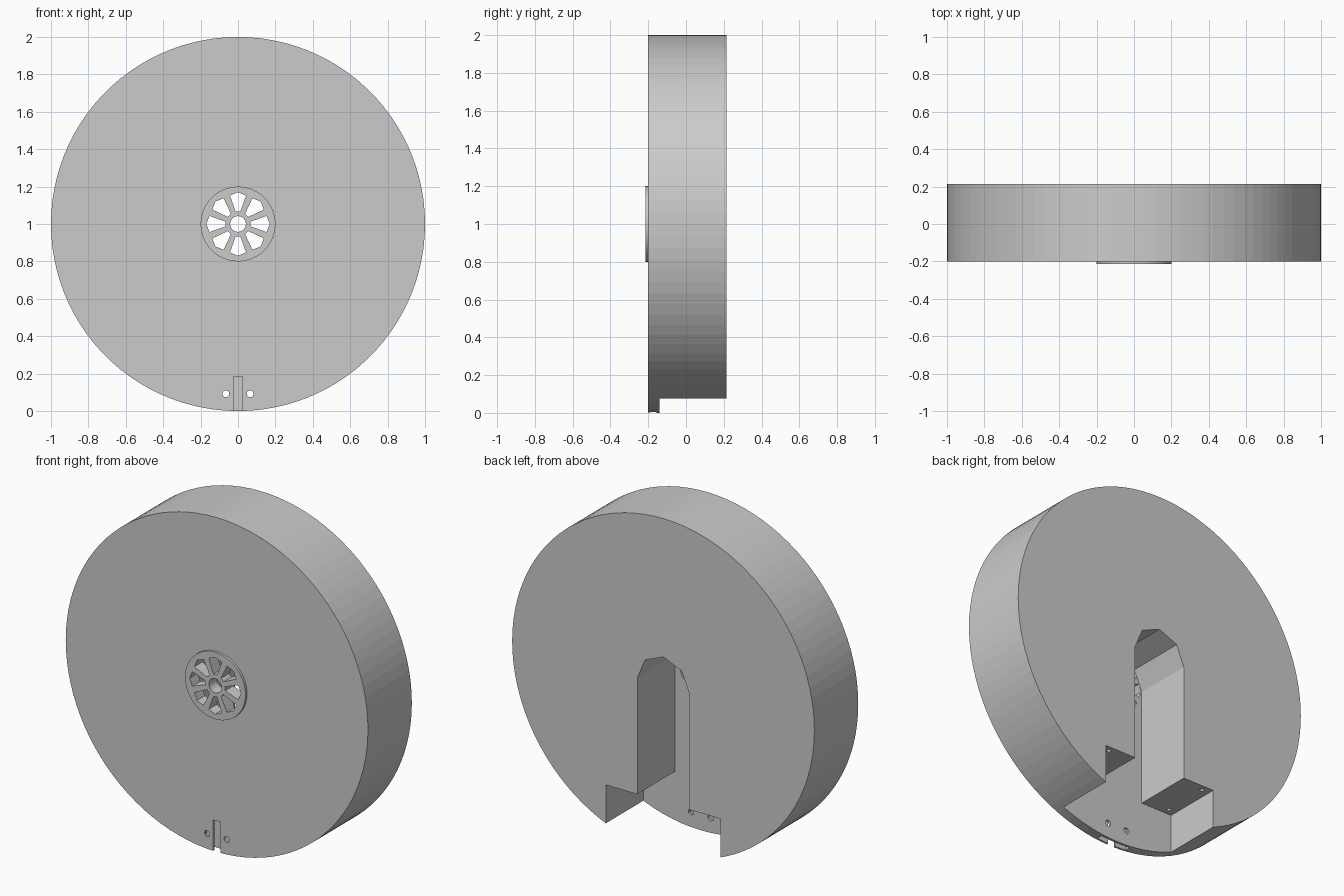
import bpy
import bmesh
from math import cos, sin, pi
from mathutils import Matrix

cube = bpy.data.objects.get("Cube")
if cube:
    bpy.data.objects.remove(cube)

grey = bpy.data.materials.new("plain grey")
grey.use_nodes = True
grey.diffuse_color = (0.6, 0.6, 0.6, 1)
grey.node_tree.nodes["Principled BSDF"].inputs["Base Color"].default_value = (0.6, 0.6, 0.6, 1)

FRONT, FLOOR, BACK = -0.20, -0.14, 0.215
HUB_FRONT = -0.215
CENTRE = 1.0


def prism(name, points, y0, y1):
    """Extrude an (x, z) outline from y0 to y1."""
    bm = bmesh.new()
    face = bm.faces.new([bm.verts.new((x, y0, z)) for x, z in points])
    out = bmesh.ops.extrude_face_region(bm, geom=[face])
    moved = [v for v in out["geom"] if isinstance(v, bmesh.types.BMVert)]
    bmesh.ops.translate(bm, verts=moved, vec=(0, y1 - y0, 0))
    bmesh.ops.recalc_face_normals(bm, faces=bm.faces)
    mesh = bpy.data.meshes.new(name)
    bm.to_mesh(mesh)
    bm.free()
    obj = bpy.data.objects.new(name, mesh)
    bpy.context.collection.objects.link(obj)
    return obj


def circle(r, n, x=0, z=CENTRE):
    return [(x + r * cos(2 * pi * i / n), z + r * sin(2 * pi * i / n)) for i in range(n)]


def box(half, z0, z1):
    return [(-half, z0), (half, z0), (half, z1), (-half, z1)]


def combine(target, tool, operation="DIFFERENCE"):
    """Apply a boolean and remove the tool object."""
    mod = target.modifiers.new("shape", "BOOLEAN")
    mod.operation = operation
    mod.solver = "EXACT"
    mod.object = tool
    bpy.context.view_layer.objects.active = target
    bpy.ops.object.modifier_apply(modifier=mod.name)
    bpy.data.objects.remove(tool)


# Drum with the raised hub disc
drum = prism("drum_housing", circle(1, 100), FRONT, BACK)
combine(drum, prism("hub_disc", circle(0.2, 64), HUB_FRONT, FRONT + 0.02), "UNION")

# Rear channel with an eight-sided top, and the wide recess below it
arch = [(0.172 * cos(i * pi / 4), CENTRE + 0.172 * sin(i * pi / 4)) for i in range(5)]
channel = arch + [(-0.172, 0.2), (0.172, 0.2)]
combine(drum, prism("channel_cutter", channel, FLOOR, BACK + 0.1))
combine(drum, prism("recess_cutter", box(0.38, -0.1, 0.305), FLOOR, BACK + 0.1))

# Spoked hub windows and axle hole
window = [(-0.012, 0.066), (0.012, 0.066), (0.043, 0.152), (0, 0.17), (-0.043, 0.152)]
for i in range(8):
    a = i * pi / 4
    pts = [(x * cos(a) - z * sin(a), CENTRE + x * sin(a) + z * cos(a)) for x, z in window]
    combine(drum, prism("window_cutter", pts, -0.3, -0.1))
combine(drum, prism("axle_cutter", circle(0.042, 32), -0.3, -0.1))

# Bottom T-slot: narrow front mouth and wider hidden pocket
combine(drum, prism("mouth_cutter", box(0.025, -0.1, 0.185), -0.3, -0.17))
combine(drum, prism("pocket_cutter", box(0.1, -0.1, 0.185), -0.188, -0.155))

for side in (-1, 1):
    # Screw holes through the front plate
    combine(drum, prism("screw_cutter", circle(0.018, 20, side * 0.065, 0.092), -0.3, -0.1))
    # Fixing holes going up from the recess ceiling
    for y in (-0.10, 0.18):
        bm = bmesh.new()
        bmesh.ops.create_cone(bm, cap_ends=True, segments=16, radius1=0.012, radius2=0.012,
                              depth=0.2, matrix=Matrix.Translation((side * 0.33, y, 0.33)))
        mesh = bpy.data.meshes.new("fixing_cutter")
        bm.to_mesh(mesh)
        bm.free()
        tool = bpy.data.objects.new("fixing_cutter", mesh)
        bpy.context.collection.objects.link(tool)
        combine(drum, tool)

drum.data.materials.clear()
drum.data.materials.append(grey)
for poly in drum.data.polygons:
    poly.material_index = 0
